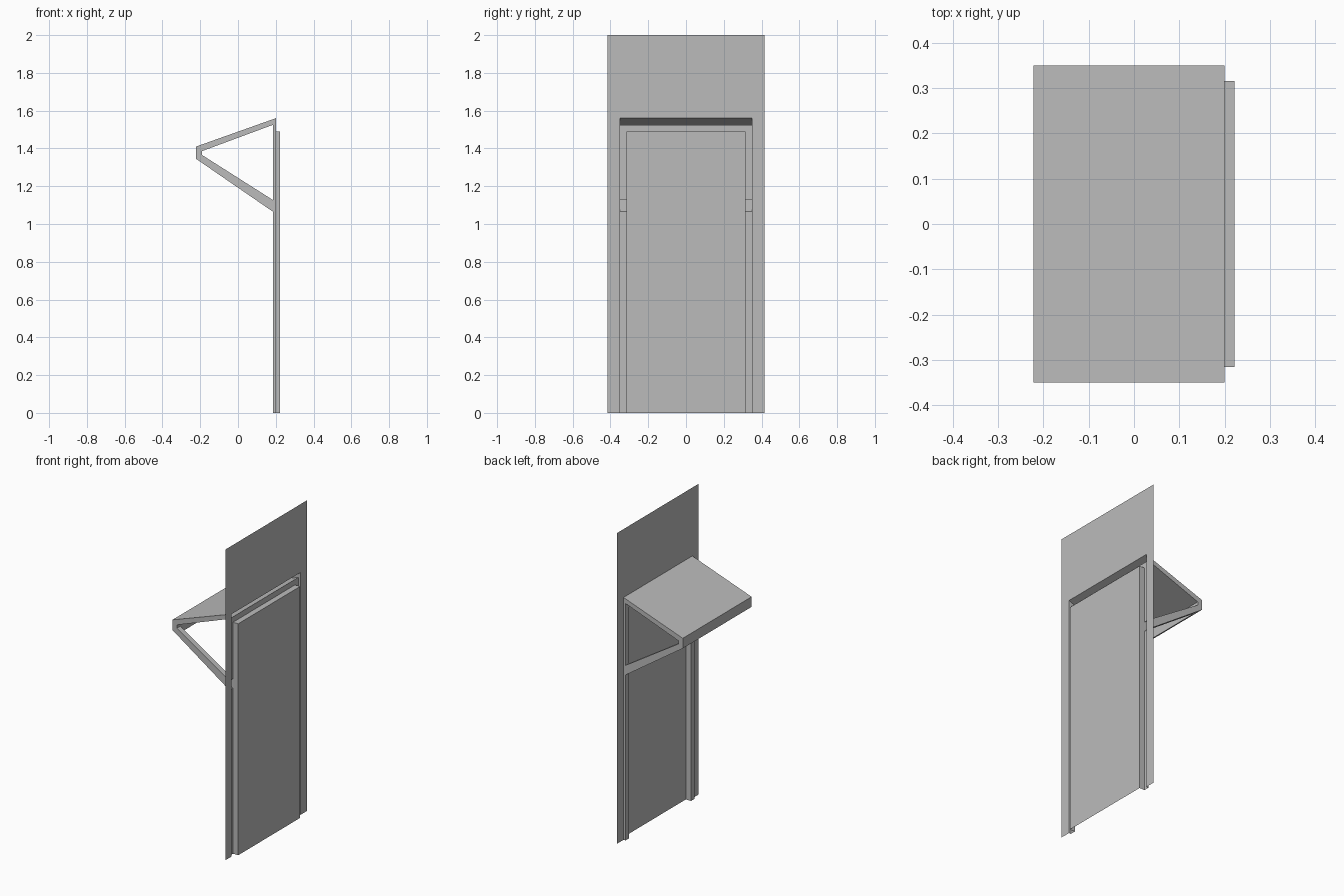
import bpy
import bmesh

cube = bpy.data.objects.get("Cube")
if cube:
    bpy.data.objects.remove(cube, do_unlink=True)

# One plain grey for everything
grey = bpy.data.materials.new("plain_grey")
grey.use_nodes = True
colour = (0.5, 0.5, 0.5, 1)
grey.diffuse_color = colour
grey.node_tree.nodes["Principled BSDF"].inputs["Base Color"].default_value = colour


def build(name, faces):
    """Make one sheet object from a list of corner loops."""
    bm = bmesh.new()
    for loop in faces:
        bm.faces.new([bm.verts.new(p) for p in loop])
    bmesh.ops.remove_doubles(bm, verts=bm.verts[:], dist=0.0005)
    bmesh.ops.recalc_face_normals(bm, faces=bm.faces[:])
    mesh = bpy.data.meshes.new(name)
    bm.to_mesh(mesh)
    bm.free()
    mesh.materials.append(grey)
    obj = bpy.data.objects.new(name, mesh)
    bpy.context.collection.objects.link(obj)
    return obj


def facing_x(x, outline):
    return [(x, y, z) for y, z in outline]


def facing_y(y, outline):
    return [(x, y, z) for x, z in outline]


def strip(a, b, y0, y1):
    """Sheet swept across y between two (x, z) points."""
    return [(a[0], y0, a[1]), (b[0], y0, b[1]), (b[0], y1, b[1]), (a[0], y1, a[1])]


def rect(a0, b0, a1, b1):
    return [(a0, b0), (a1, b0), (a1, b1), (a0, b1)]


# Main dimensions
WALL_X, FRAME_X, DOOR_X = 0.2, 0.185, 0.222
WALL_Y, OUT, INN = 0.415, 0.35, 0.315
DOOR_TOP, FRAME_TOP, HOLE_TOP = 1.49, 1.525, 1.56

# Section of the canopy bracket, as (x, z)
top_front, top_back = (-0.222, 1.41), (WALL_X, HOLE_TOP)
under_front, under_back = (-0.19, 1.386), (FRAME_X, FRAME_TOP)
nose_low, nose_inner, nose_back = (-0.222, 1.345), (-0.19, 1.365), (-0.19, 1.323)
brace_top, brace_low = (FRAME_X, 1.127), (FRAME_X, 1.065)

# Thin wall with a doorway cut out of it
build("wall", [facing_x(WALL_X, [
    (-WALL_Y, 0), (-WALL_Y, 2), (WALL_Y, 2), (WALL_Y, 0),
    (OUT, 0), (OUT, HOLE_TOP), (-OUT, HOLE_TOP), (-OUT, 0)])])

# Door panel pushed out through the frame, open at its back
build("door", [
    facing_x(DOOR_X, rect(-INN, 0, INN, DOOR_TOP)),
    strip((FRAME_X, DOOR_TOP), (DOOR_X, DOOR_TOP), -INN, INN),
    facing_y(-INN, rect(FRAME_X, 0, DOOR_X, DOOR_TOP)),
    facing_y(INN, rect(FRAME_X, 0, DOOR_X, DOOR_TOP))])

# Hollow frame posts and header
frame = [facing_x(FRAME_X, rect(-INN, DOOR_TOP, INN, FRAME_TOP))]
for s in (-1, 1):
    frame += [
        facing_x(FRAME_X, rect(s * INN, 0, s * OUT, brace_low[1])),
        facing_x(FRAME_X, rect(s * INN, brace_top[1], s * OUT, FRAME_TOP)),
        facing_y(s * OUT, [(FRAME_X, 0), (WALL_X, 0), top_back, under_back])]
build("door_frame", frame)

# Hollow sloping canopy with a front fascia
canopy = [
    strip(top_front, top_back, -OUT, OUT),
    strip(under_front, under_back, -OUT, OUT),
    strip(top_front, nose_low, -OUT, OUT),
    strip(under_front, nose_inner, -OUT, OUT),
    strip(nose_inner, nose_back, -INN, INN),
    strip(nose_low, nose_back, -INN, INN)]
for s in (-1, 1):
    canopy += [
        facing_y(s * OUT, [top_front, top_back, under_back, under_front]),
        facing_y(s * OUT, [top_front, under_front, nose_inner, nose_low])]
build("canopy", canopy)

# Hollow diagonal braces on both sides
for s, side in ((-1, "front"), (1, "back")):
    outline = [nose_low, nose_inner, brace_top, brace_low]
    build(side + "_brace", [
        facing_y(s * OUT, outline),
        facing_y(s * INN, outline),
        strip(nose_inner, brace_top, s * INN, s * OUT),
        strip(nose_low, brace_low, s * INN, s * OUT)])
